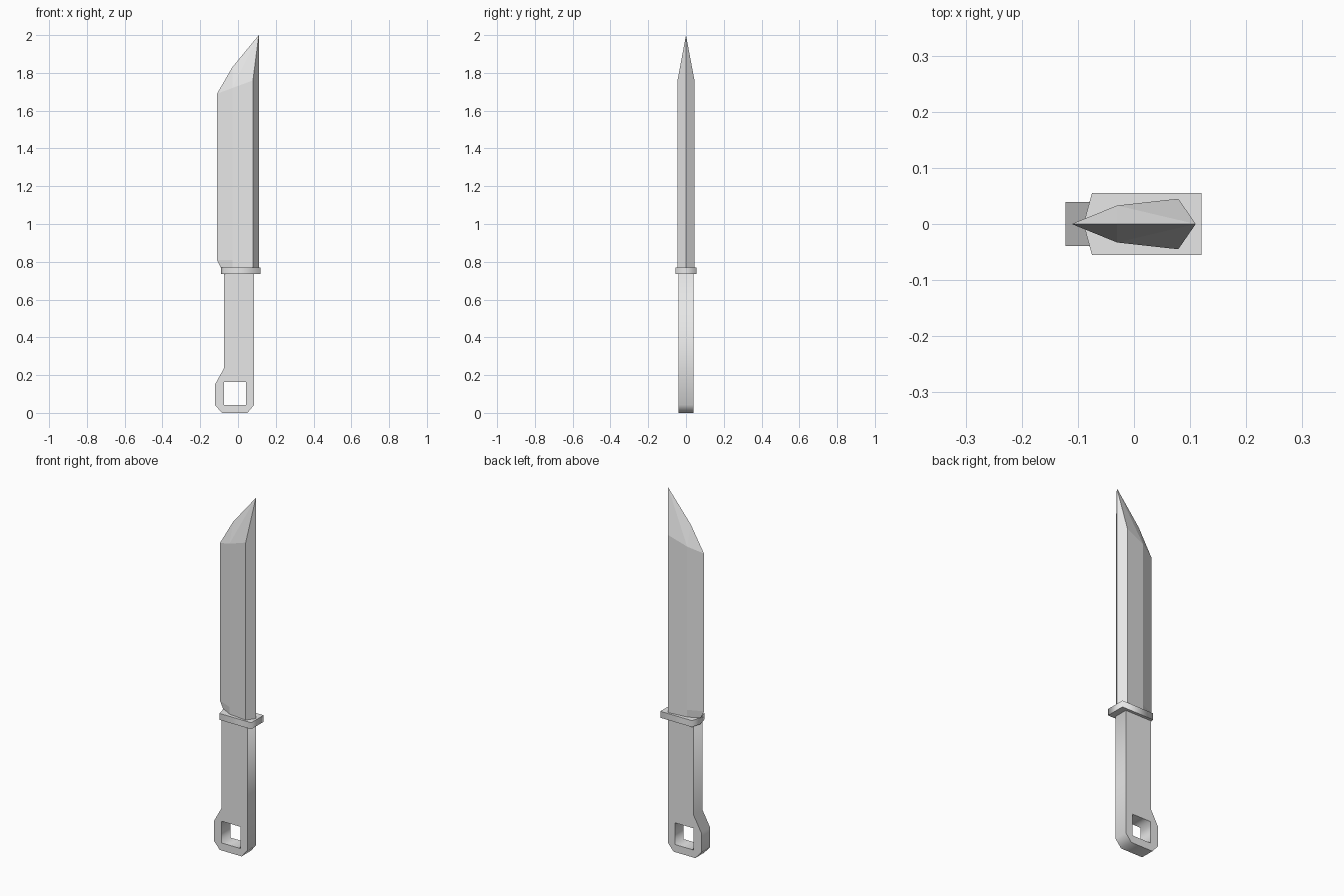
import bpy
import bmesh
import math

if "Cube" in bpy.data.objects:
    bpy.data.objects.remove(bpy.data.objects["Cube"])

grey = bpy.data.materials.new("light_grey")
grey.diffuse_color = (0.8, 0.8, 0.8, 1)
grey.use_nodes = True
grey.node_tree.nodes["Principled BSDF"].inputs["Base Color"].default_value = grey.diffuse_color


def outline_solid(name, loops, half, location=(0, 0, 0), upright=False):
    """Flat outline (later loops are holes) extruded both ways."""
    curve = bpy.data.curves.new(name, 'CURVE')
    curve.dimensions = '2D'
    curve.fill_mode = 'BOTH'
    curve.extrude = half
    for loop in loops:
        spline = curve.splines.new('POLY')
        spline.points.add(len(loop) - 1)
        for point, (u, v) in zip(spline.points, loop):
            point.co = (u, v, 0, 1)
        spline.use_cyclic_u = True
    obj = bpy.data.objects.new(name, curve)
    bpy.context.collection.objects.link(obj)
    obj.location = location
    if upright:
        obj.rotation_euler.x = math.pi / 2
    curve.materials.append(grey)
    bpy.ops.object.select_all(action='DESELECT')
    obj.select_set(True)
    bpy.context.view_layer.objects.active = obj
    bpy.ops.object.convert(target='MESH')
    return bpy.context.object


# Handle with a square lanyard hole in the pommel
outline_solid("handle", [
    [(-0.075, 0.74), (-0.075, 0.235), (-0.122, 0.15), (-0.122, 0.042),
     (-0.085, 0), (0.05, 0), (0.085, 0.042), (0.085, 0.74)],
    [(-0.073, 0.042), (0.042, 0.042), (0.042, 0.163), (-0.073, 0.163)],
], 0.039, upright=True)

# Guard with a shallow point towards the cutting edge
outline_solid("guard", [
    [(-0.09, 0), (-0.075, -0.055), (0.12, -0.055), (0.12, 0.055), (-0.075, 0.055)],
], 0.018, location=(0, 0, 0.752))

# Blade: stacked cross-sections, then the slanted tip facets
bm = bmesh.new()


def section(edge, shoulder, bevel, spine):
    """Six points round the blade, each given as (x, half thickness, z)."""
    pts = [edge, shoulder, bevel, spine]
    front = [bm.verts.new((x, -y, z)) for x, y, z in pts]
    back = [bm.verts.new((x, y, z)) for x, y, z in pts[2:0:-1]]
    return front + back


base = section((-0.087, 0, 0.76), (-0.03, 0.033, 0.76), (0.079, 0.045, 0.76), (0.11, 0, 0.76))
heel = section((-0.111, 0, 0.81), (-0.03, 0.033, 0.81), (0.079, 0.045, 0.81), (0.11, 0, 0.81))
top = section((-0.111, 0, 1.69), (-0.03, 0.033, 1.72), (0.079, 0.045, 1.76), (0.11, 0, 2.0))
bm.faces.new(base)
for low, high in ((base, heel), (heel, top)):
    for i in range(6):
        j = (i + 1) % 6
        bm.faces.new((low[i], low[j], high[j], high[i]))
ridge = bm.verts.new((-0.03, 0, 1.83))
edge, tip = top[0], top[3]
for shoulder, bevel in ((top[1], top[2]), (top[5], top[4])):
    bm.faces.new((edge, shoulder, ridge))
    bm.faces.new((shoulder, tip, ridge))
    bm.faces.new((shoulder, bevel, tip))
bmesh.ops.recalc_face_normals(bm, faces=bm.faces)
mesh = bpy.data.meshes.new("blade")
bm.to_mesh(mesh)
bm.free()
mesh.materials.append(grey)
bpy.context.collection.objects.link(bpy.data.objects.new("blade", mesh))
